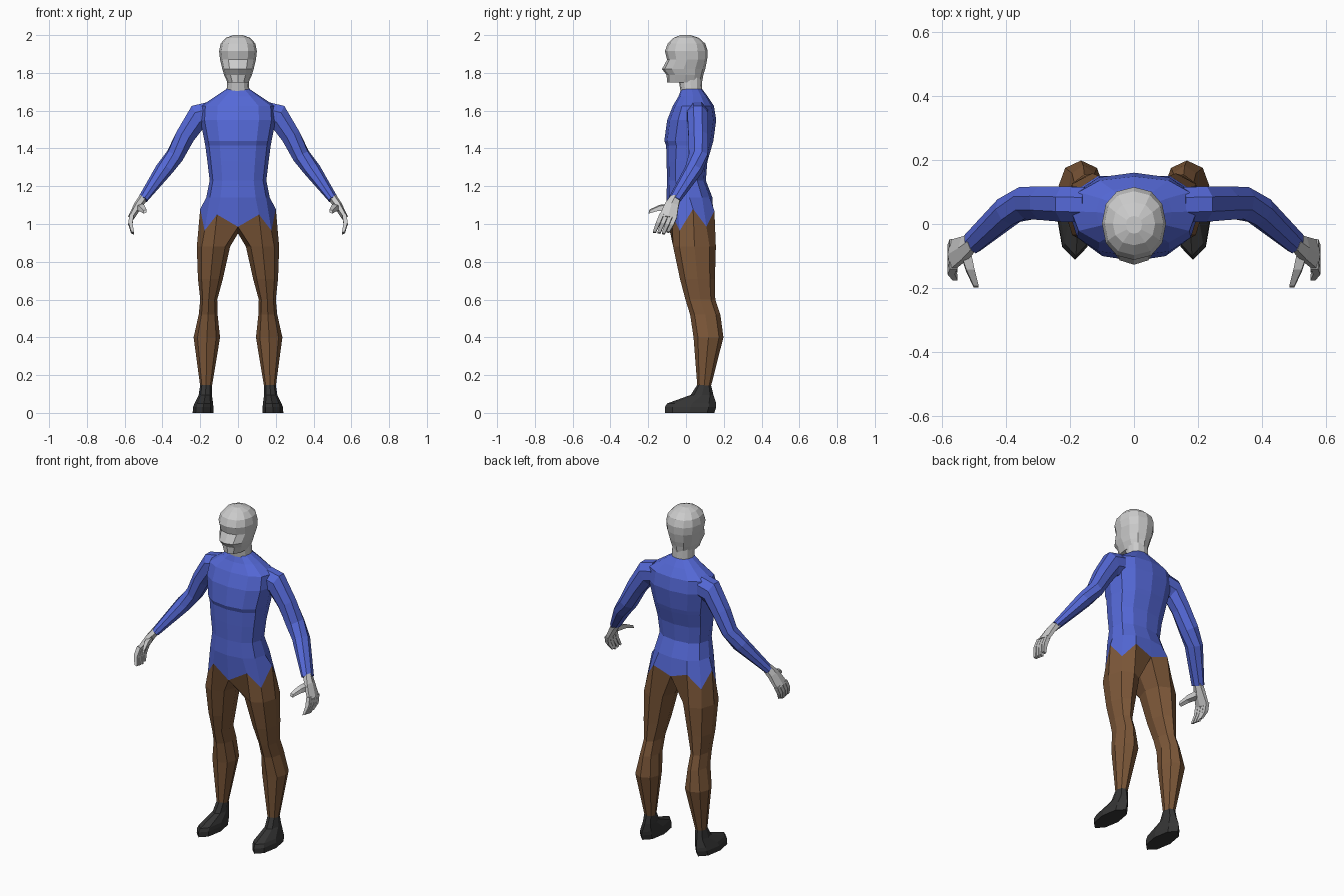
import bpy, bmesh
from math import sin, cos, pi
from mathutils import Vector as V


def material(name, rgb):
    m = bpy.data.materials.new(name)
    m.diffuse_color = (*rgb, 1)
    return m


BLUE = material("blue_cloth", (0.09, 0.14, 0.68))
BROWN = material("brown_cloth", (0.2, 0.095, 0.04))
DARK = material("dark_leather", (0.035, 0.035, 0.035))


def loft(name, tubes, mat=None, mirror=True, closed=True, caps=True):
    """Skin one or more stacks of rings, optionally mirrored in x."""
    bm = bmesh.new()
    for rings in tubes:
        vs = [[bm.verts.new(p) for p in r] for r in rings]
        n = len(vs[0])
        for a, b in zip(vs, vs[1:]):
            for i in range(n if closed else n - 1):
                j = (i + 1) % n
                bm.faces.new((a[i], a[j], b[j], b[i]))
        if caps:
            bm.faces.new(vs[0])
            bm.faces.new(vs[-1])
    bmesh.ops.recalc_face_normals(bm, faces=bm.faces)
    me = bpy.data.meshes.new(name)
    bm.to_mesh(me)
    bm.free()
    ob = bpy.data.objects.new(name, me)
    bpy.context.collection.objects.link(ob)
    if mat:
        me.materials.append(mat)
    if mirror:
        ob.modifiers.new("mirror", 'MIRROR').use_clip = True
    return ob


def power(v, p):
    return abs(v) ** p * (1 if v > 0 else -1)


def body_ring(z, w, yf, yb, count=7, p=0.85):
    """12-sided outline from front centre, round the outside to the back."""
    zs = z if isinstance(z, list) else [z] * count
    pts = []
    for i in range(count):
        a = i * pi / 6
        x = 0 if i % 6 == 0 else w * power(sin(a), p)
        pts.append(V((x, (yf + yb) / 2 - (yb - yf) / 2 * power(cos(a), p), zs[i])))
    return pts


def leg_ring(z, x0, x1, yf, yb):
    """Octagon whose last vertex is the inner side of the leg."""
    return [V(((x0 + x1) / 2 - (x1 - x0) / 2 * cos((i + 1) * pi / 4),
               (yf + yb) / 2 - (yb - yf) / 2 * sin((i + 1) * pi / 4), z))
            for i in range(8)]


def section(c, w, t, n):
    """n-sided cross-section spanned by half-width w and half-thickness t."""
    c, w, t = V(c), V(w), V(t)
    k = 1 / cos(pi / n)
    return [c + (w * cos((i + .5) * 2 * pi / n) + t * sin((i + .5) * 2 * pi / n)) * k
            for i in range(n)]


# Zigzag hem shared by shirt and trousers
hem = body_ring([0.985, 1.05, 0.965, 1.08, 0.985, 1.07, 1.03], 0.2, -0.09, 0.165)
hem[6].y = 0.145

# Shirt body
shirt = [body_ring(*r) for r in [
    (1.715, 0.06, -0.025, 0.085), (1.675, 0.12, -0.04, 0.115),
    (1.625, 0.195, -0.07, 0.148), (1.55, 0.2, -0.1, 0.16),
    (1.44, 0.178, -0.115, 0.145), (1.415, 0.173, -0.105, 0.138),
    (1.33, 0.162, -0.103, 0.113), (1.23, 0.15, -0.1, 0.105),
    (1.14, 0.168, -0.104, 0.14)]]
loft("shirt_body", [shirt + [hem]], BLUE, closed=False, caps=False)

# Sleeves
loft("sleeves", [[section(*r, 8) for r in [
    ((0.15, 0.06, 1.58), (0, 0.055, 0), (0.012, 0, 0.065)),
    ((0.215, 0.062, 1.565), (0, 0.055, 0), (0.03, 0, 0.06)),
    ((0.28, 0.065, 1.465), (0, 0.052, 0), (0.044, 0, 0.026)),
    ((0.335, 0.065, 1.36), (0.008, 0.05, 0), (0.037, 0, 0.025)),
    ((0.39, 0.042, 1.29), (0.022, 0.04, -0.006), (0.032, -0.012, 0.024)),
    ((0.505, -0.06, 1.13), (0.018, 0.028, -0.004), (0.015, -0.008, 0.014))]]], BLUE)

# Trousers: hem plus a crotch vertex forms each leg's top ring
legs = [hem + [V((0, 0.05, 0.95))]] + [leg_ring(*r) for r in [
    (0.88, 0.042, 0.218, -0.068, 0.158), (0.71, 0.08, 0.212, -0.032, 0.153),
    (0.6, 0.11, 0.2, -0.003, 0.155), (0.52, 0.108, 0.208, 0.022, 0.182),
    (0.4, 0.095, 0.235, 0.04, 0.198), (0.14, 0.138, 0.2, 0.06, 0.132)]]
loft("trousers", [legs], BROWN, caps=False)

# Shoes
loft("shoes", [[leg_ring(*r) for r in [
    (0.15, 0.138, 0.2, 0.06, 0.132), (0.095, 0.138, 0.208, 0.025, 0.145),
    (0.05, 0.132, 0.23, -0.1, 0.16), (0.03, 0.13, 0.238, -0.112, 0.16),
    (0.0, 0.13, 0.24, -0.11, 0.15)]]], DARK)

# Neck and head
loft("neck", [[body_ring(*r, 12) for r in [
    (1.68, 0.062, -0.025, 0.085), (1.78, 0.056, -0.042, 0.085)]]], mirror=False)
loft("head", [[body_ring(*r, 12, 0.9) for r in [
    (1.75, 0.056, -0.1, 0.085), (1.79, 0.074, -0.103, 0.092),
    (1.82, 0.083, -0.127, 0.102), (1.87, 0.095, -0.1, 0.112),
    (1.915, 0.1, -0.112, 0.115), (1.955, 0.092, -0.097, 0.102),
    (1.985, 0.066, -0.066, 0.068), (2.0, 0.025, -0.03, 0.025)]]], mirror=False)

# Hands: palm, four curled fingers and a thumb
across = V((0.01, 0.99, -0.15))
palm = [section(*r, 6) for r in [
    ((0.5, -0.055, 1.14), across * 0.026, (0.017, 0, 0.012), ),
    ((0.528, -0.075, 1.1), across * 0.036, (0.017, 0, 0.01)),
    ((0.565, -0.095, 1.035), across * 0.046, (0.014, 0, 0.005))]]
fingers = []
for k in range(4):
    off = across * (k - 1.5) * 0.024
    lift = V((0, 0, 0.012 if k == 3 else 0))
    fingers.append([section(V(c) + off, across * r, (r, 0, 0.003), 4) for c, r in [
        ((0.563, -0.093, 1.045), 0.011), ((0.57, -0.112, 1.0), 0.011),
        (V((0.558, -0.132, 0.95)) + lift, 0.008)]])
thumb = [section(c, (r, 0, -0.003), (0, 0.3 * r, r), 4) for c, r in [
    ((0.528, -0.08, 1.09), 0.017), ((0.51, -0.145, 1.085), 0.013),
    ((0.492, -0.195, 1.066), 0.008)]]
loft("hands", [palm, thumb] + fingers)
